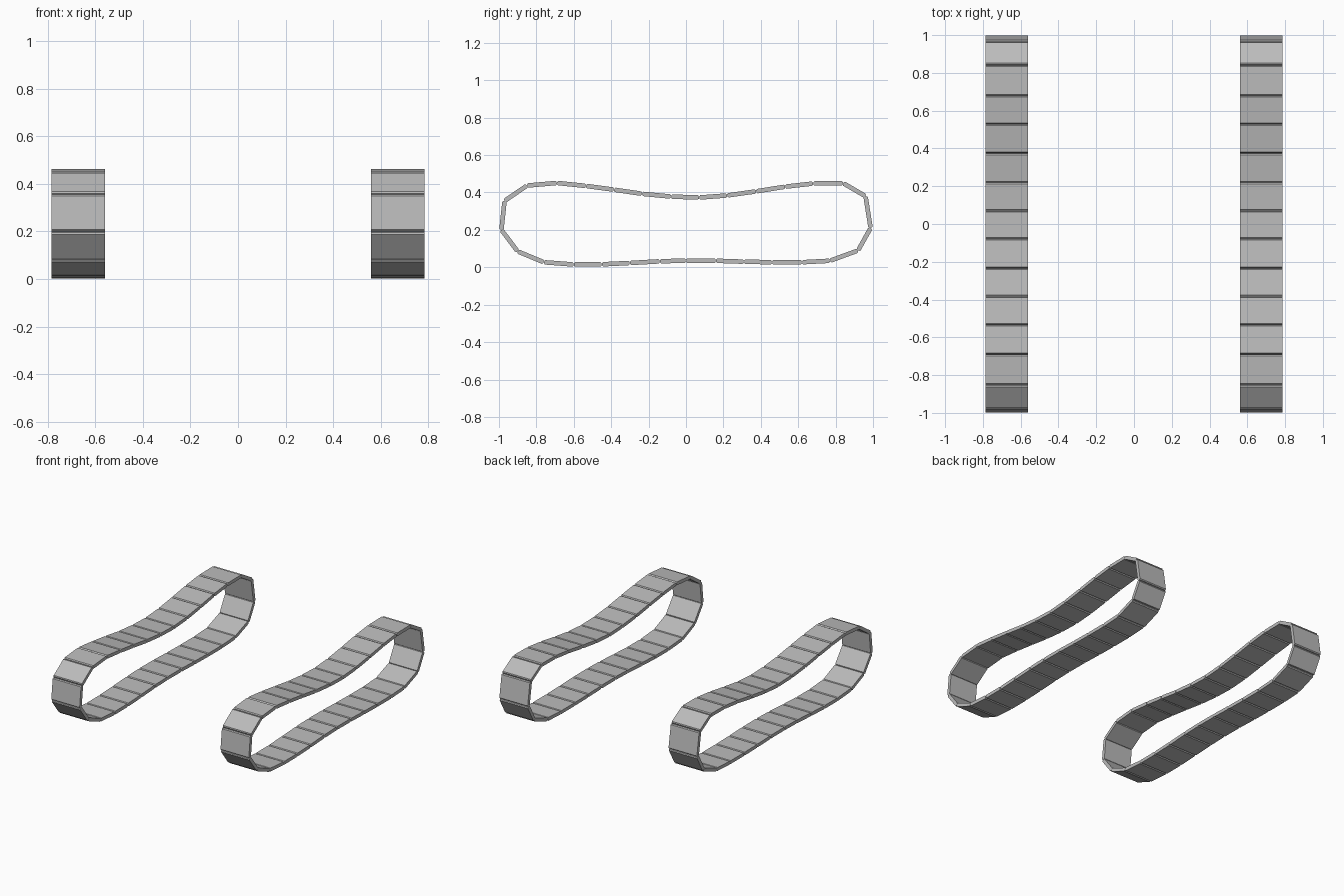
import bpy
import bmesh
from mathutils import Vector

cube = bpy.data.objects.get("Cube")
if cube:
    bpy.data.objects.remove(cube, do_unlink=True)

# Single steel grey material
steel = bpy.data.materials.new("steel_grey")
steel.use_nodes = True
grey = (0.5, 0.5, 0.5, 1.0)
steel.diffuse_color = grey
steel.node_tree.nodes["Principled BSDF"].inputs["Base Color"].default_value = grey

# Hinge points (y, z) of the sagging belt: upper run, rear end, lower run, front end
upper_run = [(-.85, .437), (-.69, .451), (-.535, .435), (-.385, .415),
             (-.235, .393), (-.08, .378), (.07, .373), (.22, .384),
             (.375, .406), (.53, .431), (.68, .448), (.84, .45)]
rear_end = [(.96, .38), (.987, .21), (.92, .09)]
lower_run = [(.77, .035), (.62, .027), (.46, .027), (.31, .03), (.16, .035),
             (0, .036), (-.14, .032), (-.3, .023), (-.45, .016), (-.6, .015),
             (-.76, .027)]
front_end = [(-.9, .085), (-.987, .2), (-.97, .355)]
hinges = [Vector(p) for p in upper_run + rear_end + lower_run + front_end]

INNER_X, OUTER_X = 0.56, 0.785
HALF_THICK = 0.012
CHAMFER = 0.006
GAP = 0.001


def add_plate(bm, start, end, side):
    """Flat track plate with chamfered ends between two hinge points."""
    along = (end - start).normalized()
    normal = Vector((-along.y, along.x))
    middle = (start + end) / 2
    half = (end - start).length / 2 - GAP
    t, c = HALF_THICK, CHAMFER
    corners = [(-half, c - t), (c - half, -t), (half - c, -t), (half, c - t),
               (half, t - c), (half - c, t), (c - half, t), (-half, t - c)]
    profile = [middle + along * a + normal * n for a, n in corners]
    verts = [bm.verts.new((side * INNER_X, p.x, p.y)) for p in profile]
    face = bm.faces.new(verts)
    swept = bmesh.ops.extrude_face_region(bm, geom=[face], use_keep_orig=True)
    moved = [v for v in swept["geom"] if isinstance(v, bmesh.types.BMVert)]
    bmesh.ops.translate(bm, verts=moved, vec=(side * (OUTER_X - INNER_X), 0, 0))


def build_track(name, side):
    bm = bmesh.new()
    for start, end in zip(hinges, hinges[1:] + hinges[:1]):
        add_plate(bm, start, end, side)
    bmesh.ops.recalc_face_normals(bm, faces=bm.faces)
    mesh = bpy.data.meshes.new(name)
    bm.to_mesh(mesh)
    bm.free()
    mesh.materials.append(steel)
    track = bpy.data.objects.new(name, mesh)
    bpy.context.collection.objects.link(track)


# Left and right belts
build_track("left_track", 1)
build_track("right_track", -1)
